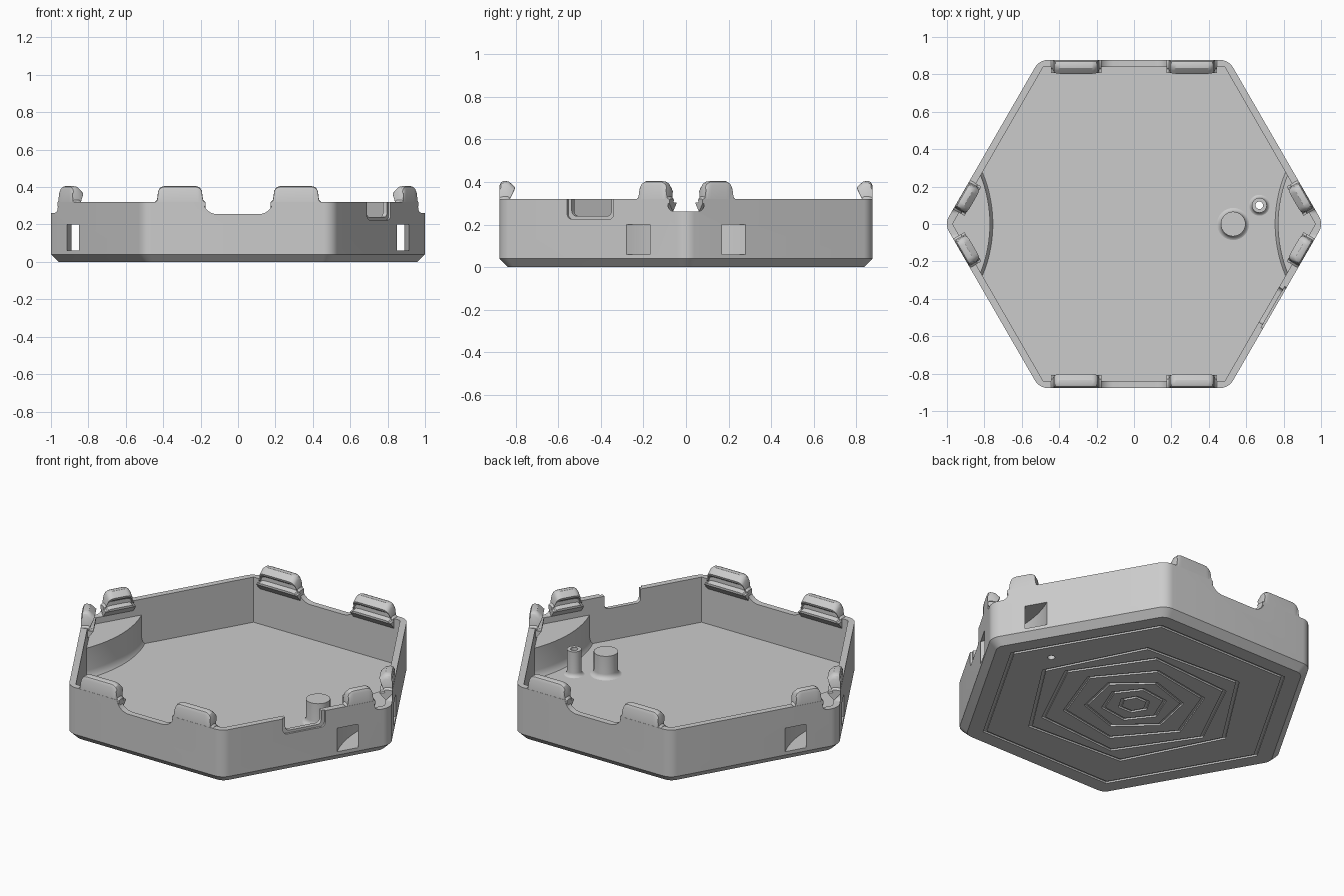
import bpy
import bmesh
from math import sin, cos, pi, radians, sqrt
from mathutils import Vector, Matrix

cube = bpy.data.objects.get("Cube")
if cube:
    bpy.data.objects.remove(cube)

APOTHEM, INNER, RIM, FLOOR = 0.877, 0.84, 0.32, 0.05

grey = bpy.data.materials.new("plain grey")
grey.use_nodes = True
grey.diffuse_color = (0.6, 0.6, 0.6, 1)
grey.node_tree.nodes["Principled BSDF"].inputs["Base Color"].default_value = (0.6, 0.6, 0.6, 1)


def finish(mesh):
    mesh.shade_smooth()
    mesh.set_sharp_from_angle(angle=radians(32))


def loft(name, rings, closed=False, matrix=Matrix()):
    """Skin a list of equal rings; cap the ends unless the loft closes on itself."""
    bm = bmesh.new()
    loops = [[bm.verts.new(matrix @ Vector(p)) for p in ring] for ring in rings]
    n = len(loops[0])
    pairs = list(zip(loops, loops[1:]))
    if closed:
        pairs.append((loops[-1], loops[0]))
    else:
        bm.faces.new(loops[0][::-1])
        bm.faces.new(loops[-1])
    for a, b in pairs:
        for i in range(n):
            j = (i + 1) % n
            bm.faces.new((a[i], a[j], b[j], b[i]))
    bmesh.ops.recalc_face_normals(bm, faces=bm.faces)
    mesh = bpy.data.meshes.new(name)
    bm.to_mesh(mesh)
    bm.free()
    mesh.materials.append(grey)
    finish(mesh)
    ob = bpy.data.objects.new(name, mesh)
    bpy.context.scene.collection.objects.link(ob)
    return ob


def cut(ob, cutters):
    """Subtract the cutters and bake the result."""
    for c in cutters:
        mod = ob.modifiers.new("cut", 'BOOLEAN')
        mod.operation, mod.solver, mod.object = 'DIFFERENCE', 'EXACT', c
    bpy.context.view_layer.update()
    deps = bpy.context.evaluated_depsgraph_get()
    mesh = bpy.data.meshes.new_from_object(ob.evaluated_get(deps))
    ob.modifiers.clear()
    ob.data = mesh
    finish(mesh)


def hexagon(apothem, z, fillet=0.0, turn=0.0):
    steps = 8 if fillet else 0
    centre = (apothem - fillet) / cos(pi / 6)
    ring = []
    for k in range(6):
        a = k * pi / 3 + turn
        for i in range(steps + 1):
            b = a + (i / steps - 0.5) * pi / 3 if steps else a
            ring.append((centre * cos(a) + fillet * cos(b),
                         centre * sin(a) + fillet * sin(b), z))
    return ring


def circle(x, y, r, z, n=32):
    return [(x + r * cos(2 * pi * i / n), y + r * sin(2 * pi * i / n), z) for i in range(n)]


def turned(degrees):
    return Matrix.Rotation(radians(degrees), 4, 'Z')


def trough(half, bottom, top, fillet):
    """Outline of a U-shaped opening with rounded lower corners."""
    side = [(half - fillet + fillet * sin(i * pi / 16),
             bottom + fillet - fillet * cos(i * pi / 16)) for i in range(9)]
    side.append((half, top))
    return side + [(-u, z) for u, z in reversed(side)]


# Openings in the rim: front and back dips, end dips, port notch
cutters = [loft("cavity", [hexagon(INNER, FLOOR), hexagon(INNER, 0.6)])]
wide, narrow = trough(0.19, 0.255, 0.5, 0.08), trough(0.085, 0.262, 0.5, 0.03)
for s in (-1, 1):
    cutters.append(loft("rim_dip", [[(u, s * y, z) for u, z in wide] for y in (0.75, 1)]))
    cutters.append(loft("end_dip", [[(s * x, u, z) for u, z in narrow] for x in (0.8, 1.1)]))
for half, bottom, near in ((0.108, 0.24, 0.8), (0.126, 0.225, 0.865)):
    outline = trough(half, bottom, 0.5, 0.025)
    cutters.append(loft("port", [[(u - 0.013, -y, z) for u, z in outline] for y in (near, 1)],
                        matrix=turned(60)))

# Curved strap tunnels through both ends
PIVOT = 1.47
tunnels = []
for s in (-1, 1):
    rings = []
    for i in range(25):
        a = (i / 12 - 1) * 0.62
        rings.append([(s * (PIVOT - r * cos(a)), r * sin(a), z)
                      for r, z in ((0.581, 0.06), (0.679, 0.06), (0.679, 0.2), (0.581, 0.2))])
    tunnels.append(loft("tunnel", rings))

# Nested, gently twisting hexagon grooves under the base
grooves = []
for radius, turn in ((0.87, 0), (0.62, -3), (0.52, 4), (0.39, 10), (0.27, 18), (0.18, 8), (0.09, 0)):
    a, t = radius * cos(pi / 6), radians(turn)
    inner = a - 0.018
    grooves.append(loft("groove", [hexagon(a, -0.02, 0, t), hexagon(a, 0.01, 0, t),
                                   hexagon(inner, 0.01, 0, t), hexagon(inner, -0.02, 0, t)],
                        closed=True))
hole = loft("hole", [circle(0.67, 0.1, 0.02, -0.1), circle(0.67, 0.1, 0.02, 0.3)])

# Shell with chamfered foot
shell = loft("case_shell", [hexagon(0.838, 0, 0.06), hexagon(APOTHEM, 0.04, 0.08),
                            hexagon(APOTHEM, RIM, 0.08)])
cut(shell, cutters + tunnels + grooves + [hole])

# Curved housings around the tunnels
for s, name in ((-1, "right_tunnel_housing"), (1, "left_tunnel_housing")):
    rings = []
    for z, r in ((0.04, 0.722), (0.052, 0.714), (0.065, 0.705), (0.09, 0.7), (0.225, 0.7)):
        ring = [(s * 0.99, 0, z)]
        for i in range(25):
            a = (i / 12 - 1) * 0.394
            ring.append((s * (PIVOT - r * cos(a)), r * sin(a), z))
        rings.append(ring)
    cut(loft(name, rings), tunnels)

for c in cutters + tunnels + grooves + [hole]:
    bpy.data.objects.remove(c)


# Snap clips: hooked section swept along the wall with rounded ends
SECTION = ((0.001, 0.3), (0.001, 0.385), (0.008, 0.4), (0.02, 0.405), (0.042, 0.403),
           (0.058, 0.39), (0.074, 0.375), (0.07, 0.362), (0.044, 0.345), (0.044, 0.322),
           (0.07, 0.312), (0.07, 0.3), (0.036, 0.26))
ENDS = ((0, 0.2), (0.012, 0.3), (0.018, 0.75), (0.026, 0.9), (0.04, 0.98), (0.052, 1))


def clip(name, start, end, degrees):
    stations = [(start + d, f) for d, f in ENDS] + [(end - d, f) for d, f in reversed(ENDS)]
    rings = []
    for x, f in stations:
        ring = []
        for d, z in SECTION:
            if z > 0.34:
                d = min(d, 0.04) + max(d - 0.04, 0) * f
            if z > 0.3:
                z = 0.3 + (z - 0.3) * f
            ring.append((x, d - APOTHEM, z))
        rings.append(ring)
    loft(name, rings, matrix=turned(degrees))


for degrees, wall in ((0, "front"), (180, "back")):
    clip(wall + "_clip_a", 0.175, 0.445, degrees)
    clip(wall + "_clip_b", -0.445, -0.175, degrees)
for degrees, wall in ((60, "front_left"), (240, "back_right")):
    clip(wall + "_clip", 0.235, 0.415, degrees)
for degrees, wall in ((120, "back_left"), (300, "front_right")):
    clip(wall + "_clip", -0.415, -0.235, degrees)


# Posts on the floor with flared feet
def foot(r, flare):
    return [(r + flare * (1 - sin(i * pi / 12)), FLOOR - 0.002 + flare * (1 - cos(i * pi / 12)))
            for i in range(7)]


loft("solid_post", [circle(0.53, 0, r, z) for r, z in foot(0.066, 0.03) + [(0.066, 0.185)]])
tube = foot(0.04, 0.025) + [(0.04, 0.2), (0.02, 0.2), (0.02, FLOOR - 0.002)]
loft("hollow_post", [circle(0.67, 0.1, r, z) for r, z in tube], closed=True)
